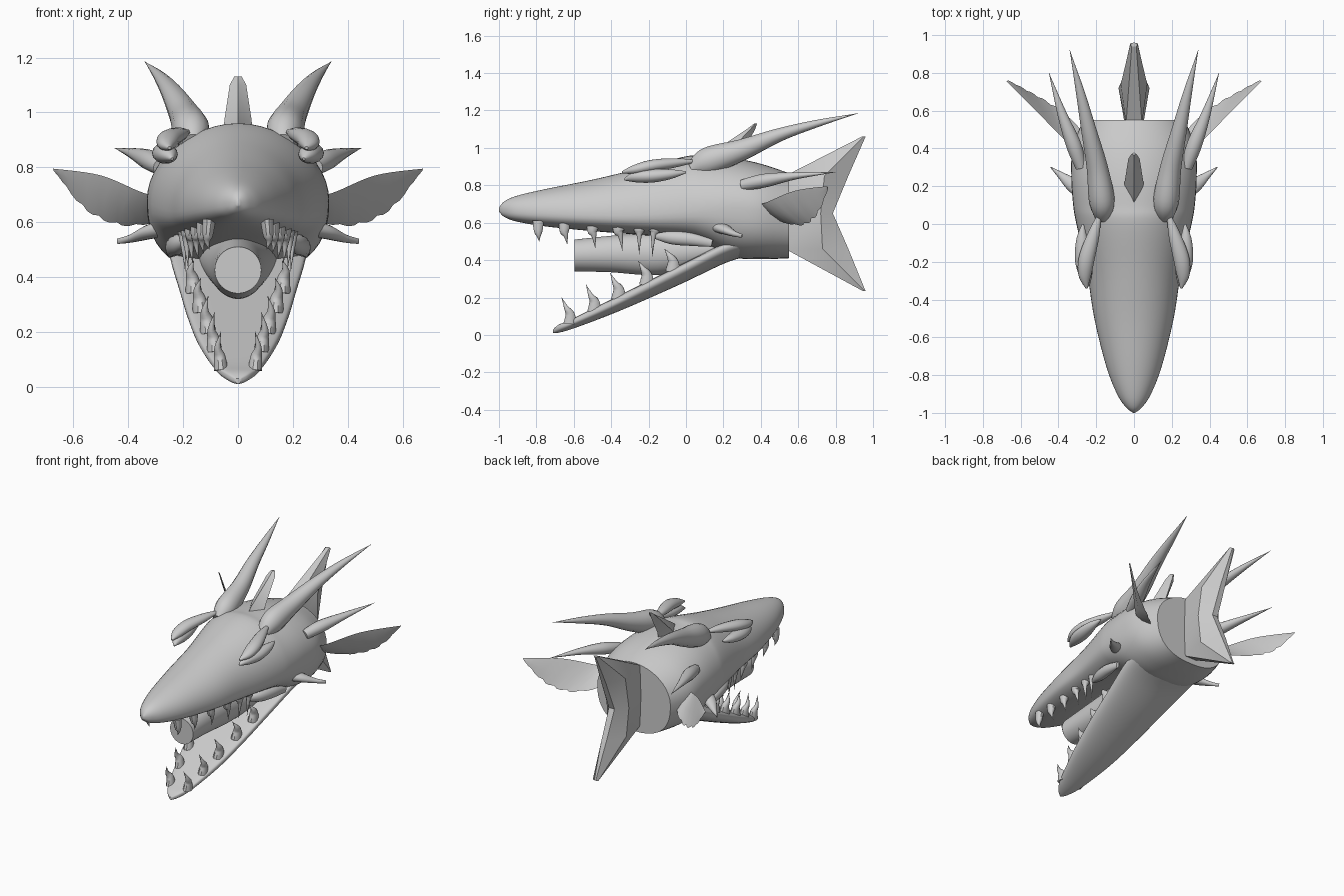
import bpy, bmesh, math
from mathutils import Vector

old = bpy.data.objects.get("Cube")
if old:
    bpy.data.objects.remove(old, do_unlink=True)

grey = bpy.data.materials.new("plain grey")
grey.use_nodes = True
grey.diffuse_color = (0.6, 0.6, 0.6, 1)
grey.node_tree.nodes["Principled BSDF"].inputs["Base Color"].default_value = (0.6, 0.6, 0.6, 1)


def smooth_rows(rows, steps):
    """Pass a smooth curve through rows of numbers."""
    out = []
    for i in range(len(rows) - 1):
        a, b, c, d = (rows[min(max(k, 0), len(rows) - 1)] for k in (i - 1, i, i + 1, i + 2))
        for s in range(steps):
            t = s / steps
            out.append([q + t * (r - p) / 2 + t * t * (2 * p - 5 * q + 4 * r - w) / 2
                        + t ** 3 * (3 * q - p - 3 * r + w) / 2 for p, q, r, w in zip(a, b, c, d)])
    return out + [list(rows[-1])]


def loft(name, rings, angle=40):
    """Skin a row of rings and close both ends."""
    bm = bmesh.new()
    vs = [[bm.verts.new(p) for p in ring] for ring in rings]
    n = len(vs[0])
    for a, b in zip(vs, vs[1:]):
        for i in range(n):
            j = (i + 1) % n
            bm.faces.new((a[i], a[j], b[j], b[i]))
    bm.faces.new(vs[0])
    bm.faces.new(vs[-1])
    bmesh.ops.recalc_face_normals(bm, faces=bm.faces)
    me = bpy.data.meshes.new(name)
    bm.to_mesh(me)
    bm.free()
    me.materials.append(grey)
    ob = bpy.data.objects.new(name, me)
    bpy.context.collection.objects.link(ob)
    bpy.ops.object.select_all(action="DESELECT")
    ob.select_set(True)
    bpy.context.view_layer.objects.active = ob
    bpy.ops.object.shade_smooth_by_angle(angle=math.radians(angle))
    return ob


def body(name, rows, top_power=1, low_power=1, n=48):
    """Rows are y, top z, widest z, bottom z, half width."""
    rings = []
    for y, top, mid, low, w in smooth_rows(rows, 5):
        ring = []
        for k in range(n):
            c, s = math.cos(math.tau * k / n), math.sin(math.tau * k / n)
            p = top_power if s > 0 else low_power
            h = top - mid if s > 0 else mid - low
            ring.append((w * math.copysign(abs(c) ** p, c), y,
                         mid + h * math.copysign(abs(s) ** p, s)))
        rings.append(ring)
    return loft(name, rings)


def spike(name, rows, n=14, steps=6):
    """Rows are x, y, z, radius across, radius along the vertical plane."""
    pts = smooth_rows(rows, steps)
    centres = [Vector(p[:3]) for p in pts]
    rings = []
    for i, p in enumerate(pts):
        t = (centres[min(i + 1, len(pts) - 1)] - centres[max(i - 1, 0)]).normalized()
        ref = Vector((0, 0, 1)) if abs(t.z) < 0.8 else Vector((0, 1, 0))
        u = t.cross(ref).normalized()
        v = u.cross(t)
        rings.append([centres[i] + u * max(p[3], .001) * math.cos(math.tau * k / n)
                      + v * max(p[4], .001) * math.sin(math.tau * k / n) for k in range(n)])
    return loft(name, rings)


def pair(name, rows, **kw):
    for side, s in (("left", 1), ("right", -1)):
        spike(f"{side}_{name}", [(s * r[0], *r[1:]) for r in rows], **kw)


# Head with the upper jaw, running into a cut-off body
body("upper_head", [
    (-1, .68, .67, .66, .005), (-.97, .715, .67, .63, .043), (-.9, .745, .66, .605, .09),
    (-.75, .78, .65, .58, .148), (-.5, .83, .64, .555, .21), (-.25, .89, .64, .535, .25),
    (0, .955, .66, .51, .305), (.1, .955, .67, .48, .322), (.25, .945, .68, .415, .332),
    (.4, .915, .67, .405, .325), (.55, .865, .65, .41, .27)], low_power=.8)

# Lower jaw
body("lower_jaw", [
    (-.71, .03, .025, .01, .01), (-.68, .055, .04, .012, .045), (-.6, .09, .07, .035, .085),
    (-.4, .19, .16, .11, .145), (-.2, .29, .26, .195, .185), (0, .39, .36, .285, .215),
    (.2, .49, .46, .38, .245), (.32, .54, .5, .42, .25)], top_power=.5)

# Blunt tongue
body("tongue", [(-.595, .51, .425, .34, .085), (-.4, .53, .43, .335, .088),
                (-.15, .55, .435, .32, .1), (.15, .57, .46, .36, .14)])

# Teeth: y, tip y, tip z, size
for i, (y, ty, tz, r) in enumerate([(-.79, -.785, .5, .024), (-.65, -.635, .485, .026),
                                    (-.5, -.485, .465, .028), (-.36, -.34, .45, .03),
                                    (-.25, -.25, .43, .028), (-.17, -.18, .42, .028)]):
    w = .105 + (y + .79) * .14
    pair(f"upper_tooth_{i + 1}", [(w, y, .61, r, r * 1.3), (w + .005, y, .555, r * .8, r),
                                  (w + .008, (y + ty) / 2, .53, r * .45, r * .5),
                                  (w, ty, tz, 0, 0)], n=10, steps=4)
for i, (y, tz, r) in enumerate([(-.62, .2, .026), (-.49, .27, .028), (-.36, .33, .03),
                                (-.21, .395, .03), (-.07, .46, .03)]):
    z = .08 + (y + .62) * .51
    w = .062 + (y + .62) * .18
    pair(f"lower_tooth_{i + 1}", [(w, y, z - .02, r, r * 1.4), (w + .005, y, z + .03, r * .8, r),
                                  (w + .012, y - .02, z + .065, r * .45, r * .5),
                                  (w, y - .045, tz, 0, 0)], n=10, steps=4)

# Horns sweeping back
pair("horn", [(.165, .03, .885, .04, .04), (.17, .12, .93, .068, .075), (.195, .3, .99, .056, .058),
              (.24, .5, 1.07, .04, .036), (.285, .7, 1.13, .023, .02), (.34, .92, 1.185, 0, 0)])
pair("cheek_horn", [(.28, .3, .8, .03, .03), (.32, .42, .825, .04, .037),
                    (.38, .58, .85, .025, .02), (.45, .8, .87, 0, 0)])
pair("jaw_spike", [(.24, .16, .585, .05, .035), (.32, .205, .565, .04, .027),
                   (.39, .26, .54, .018, .015), (.44, .3, .53, .003, .01)])

# Brow ridges, eyes and mouth corners
pair("brow", [(.18, .06, .93, .008, .006), (.215, -.06, .92, .032, .025),
              (.25, -.18, .905, .042, .032), (.26, -.27, .885, .034, .026),
              (.25, -.34, .87, .006, .006)])
pair("eye", [(.24, -.33, .83, .005, .005), (.255, -.27, .845, .035, .03),
             (.268, -.18, .85, .045, .036), (.275, -.08, .86, .03, .026),
             (.27, 0, .87, .005, .005)])
pair("mouth_corner", [(.19, -.18, .53, .005, .01), (.215, -.08, .52, .03, .035),
                      (.235, .03, .51, .03, .035), (.25, .14, .49, .01, .02)])


# Side fins with a ragged trailing edge
top_edge = smooth_rows([(.26, .37, .70), (.34, .42, .705), (.5, .58, .77), (.675, .755, .795)], 7)
low_edge = smooth_rows([(.22, .45, .62), (.4, .61, .585), (.55, .70, .64), (.665, .76, .78)], 7)
for side, s in (("left", 1), ("right", -1)):
    rings = []
    for i, (a, b) in enumerate(zip(top_edge, low_edge)):
        a, b = Vector(a), Vector(b)
        b += (a - b) * (.06 if i % 3 == 0 else 0)
        mid = (a + b) / 2
        off = Vector((-.7, .7, .1)) * .014 * (1 - .8 * i / len(top_edge))
        rings.append([(s * p.x, p.y, p.z) for p in (a, mid + off, b, mid - off)])
    loft(f"{side}_fin", rings, 30)

# Back fin: z, front y, widest y, rear y, half width
loft("back_fin", [[(0, f, z), (w, m, z), (0, r, z), (-w, m, z)] for z, f, m, r, w in (
    (.9, .06, .18, .29, .052), (.97, .13, .22, .3, .05),
    (1.1, .325, .345, .37, .03), (1.13, .365, .37, .38, .014))], 25)

# Forked tail: z, front y, widest y, rear y, half width
loft("tail", [[(.6 * w, f, z), (w, m, z), (.25 * w, r, z), (-.25 * w, r, z), (-w, m, z), (-.6 * w, f, z)]
              for z, f, m, r, w in (
    (.235, .945, .955, .96, .02), (.46, .53, .73, .868, .07), (.65, .53, .72, .785, .082),
    (.85, .53, .74, .868, .07), (1.06, .94, .95, .96, .02))], 25)
